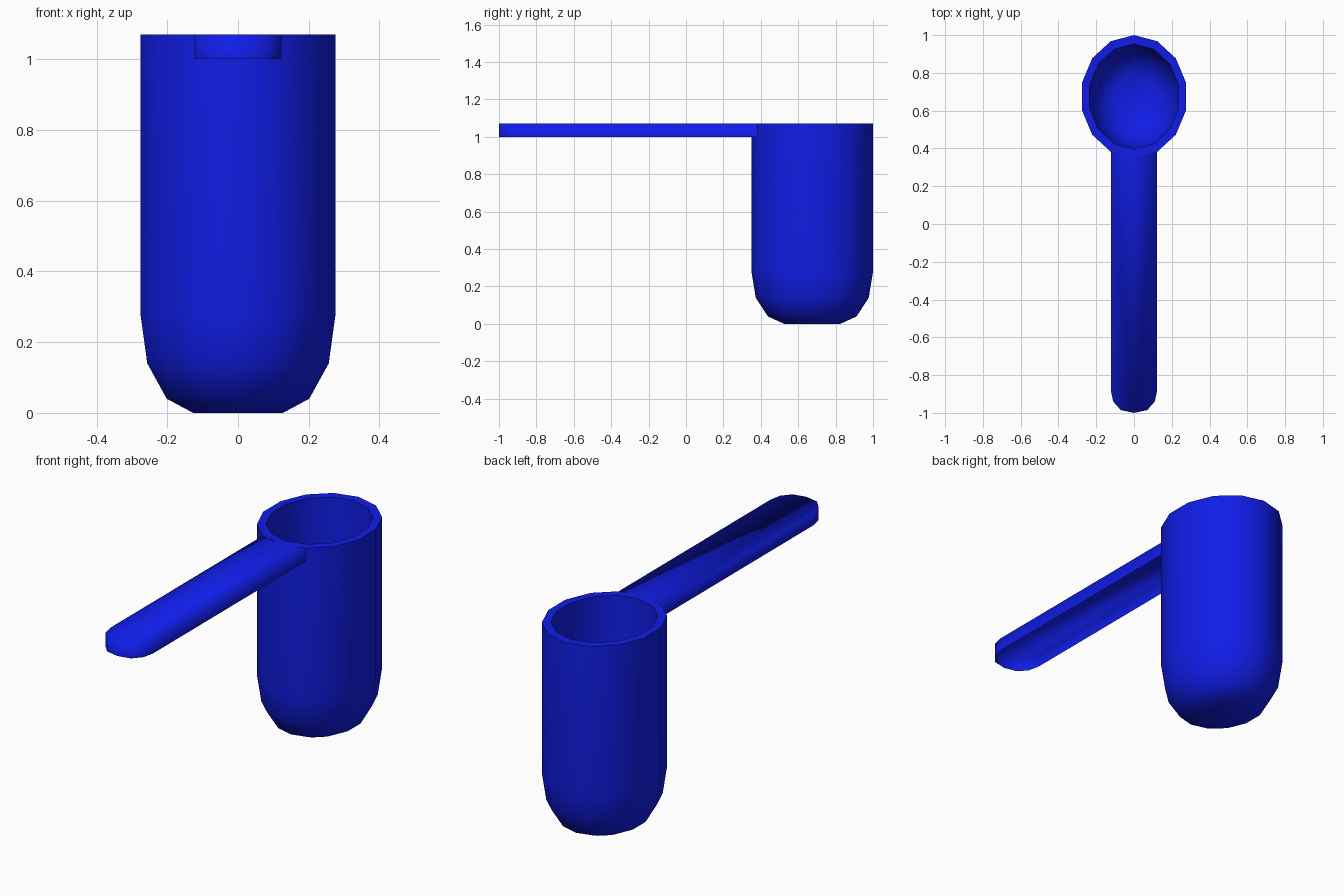
import bpy, bmesh, math

if "Cube" in bpy.data.objects:
    bpy.data.objects.remove(bpy.data.objects["Cube"])

SIDES, RX, RY, CY, TOP = 14, 0.283, 0.325, 0.675, 1.07

blue = bpy.data.materials.new("blue")
blue.diffuse_color = (0.005, 0.012, 0.8, 1)
blue.use_nodes = True
blue.node_tree.nodes["Principled BSDF"].inputs["Base Color"].default_value = blue.diffuse_color


def finish(name, bm, angle):
    bmesh.ops.recalc_face_normals(bm, faces=bm.faces)
    mesh = bpy.data.meshes.new(name)
    bm.to_mesh(mesh)
    bm.free()
    obj = bpy.data.objects.new(name, mesh)
    bpy.context.collection.objects.link(obj)
    mesh.materials.append(blue)
    bpy.ops.object.select_all(action='DESELECT')
    obj.select_set(True)
    bpy.context.view_layer.objects.active = obj
    bpy.ops.object.shade_smooth_by_angle(angle=math.radians(angle))
    return obj


# Cup: outer wall up, over the rim, inner wall down (scale, height)
profile = [(0.46, 0), (0.73, 0.04), (0.93, 0.14), (1, 0.28), (1, TOP),
           (0.855, TOP), (0.855, 0.29), (0.79, 0.175), (0.62, 0.09), (0.38, 0.05)]
bm = bmesh.new()
rings = []
for s, z in profile:
    ring = []
    for i in range(SIDES):
        a = math.pi / 2 + 2 * math.pi * i / SIDES
        ring.append(bm.verts.new((s * RX * math.cos(a), CY + s * RY * math.sin(a), z)))
    rings.append(ring)
for a, b in zip(rings, rings[1:]):
    for i in range(SIDES):
        j = (i + 1) % SIDES
        bm.faces.new((a[i], a[j], b[j], b[i]))
bm.faces.new(rings[0])
bm.faces.new(rings[-1])
finish("cup", bm, 45)

# Handle: flat-topped channel with a rounded tip, open underneath
half = [(0.123, 0.382), (0.123, -0.88), (0.11, -0.94), (0.07, -0.985)]
outline = half + [(0, -1)] + [(-x, y) for x, y in reversed(half)]
bm = bmesh.new()
upper = [bm.verts.new((x, y, TOP)) for x, y in outline]
lower = [bm.verts.new((x, y, 1.0)) for x, y in outline]
for i in range(len(outline) - 1):
    bm.faces.new((upper[i], upper[i + 1], lower[i + 1], lower[i]))
# Top is split along its centre line, ending on the cup wall
middle = bm.verts.new((0, CY - RY, TOP))
n = len(half)
bm.faces.new([middle] + upper[:n + 1])
bm.faces.new([middle] + upper[n:])
finish("handle", bm, 180)
